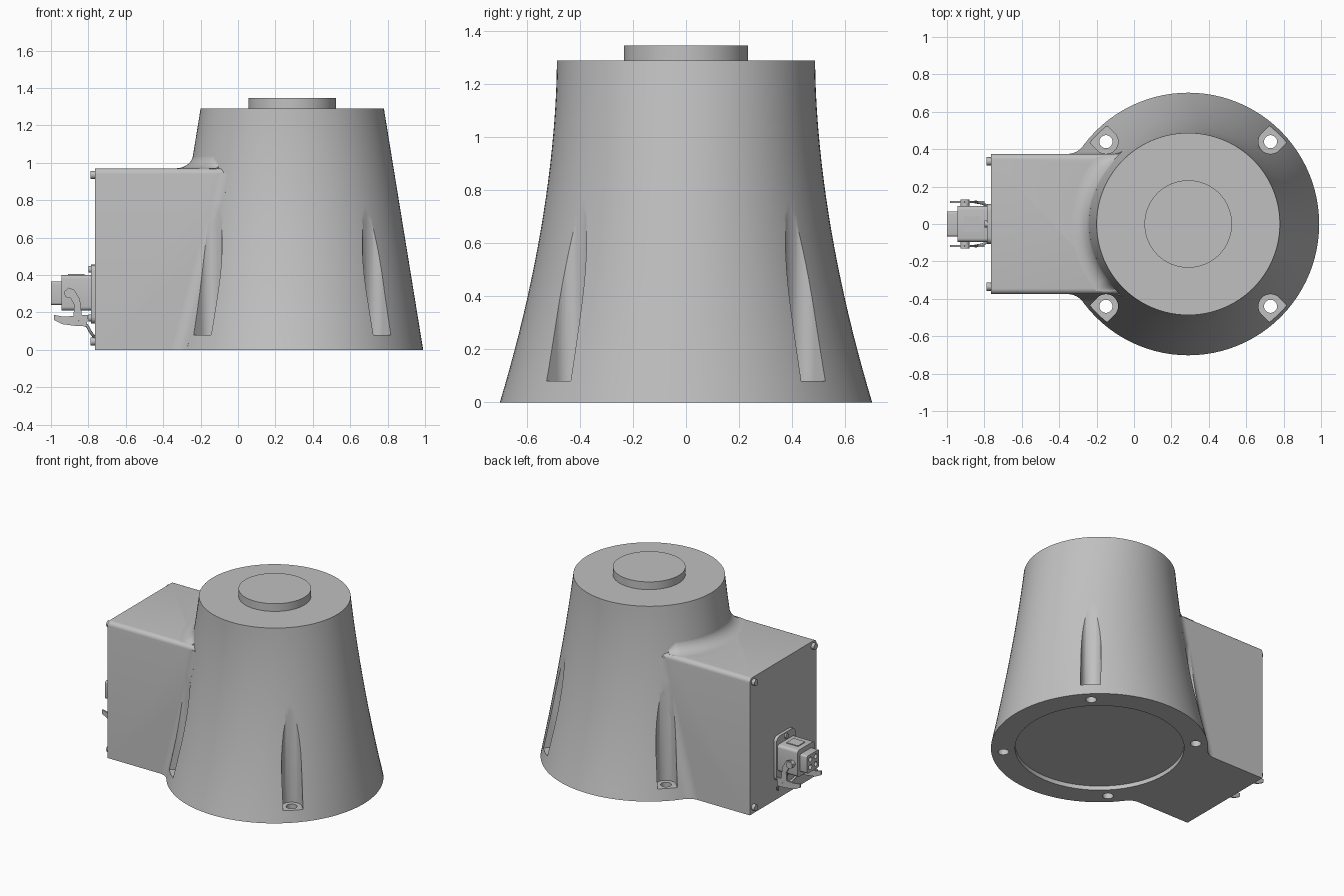
import bpy, bmesh, math
from math import sin, cos, pi, sqrt, atan2
from mathutils import Vector, Matrix

cube = bpy.data.objects.get("Cube")
if cube:
    bpy.data.objects.remove(cube, do_unlink=True)

CX, TOP, BOX_H, HALF, BACK = 0.29, 1.29, 0.97, 0.375, -0.765

grey = bpy.data.materials.new("Light grey")
grey.use_nodes = True
colour = (0.53, 0.53, 0.53, 1)
grey.diffuse_color = colour
grey.node_tree.nodes["Principled BSDF"].inputs["Base Color"].default_value = colour


def make(name, bm):
    bmesh.ops.recalc_face_normals(bm, faces=bm.faces)
    mesh = bpy.data.meshes.new(name)
    bm.to_mesh(mesh)
    bm.free()
    mesh.materials.append(grey)
    ob = bpy.data.objects.new(name, mesh)
    bpy.context.collection.objects.link(ob)
    return ob


def loft(name, rings):
    bm = bmesh.new()
    rows = [[bm.verts.new(p) for p in ring] for ring in rings]
    n = len(rows[0])
    for a, b in zip(rows, rows[1:]):
        for i in range(n):
            j = (i + 1) % n
            bm.faces.new((a[i], a[j], b[j], b[i]))
    bm.faces.new(rows[0])
    bm.faces.new(rows[-1])
    return make(name, bm)


def cylinder(name, centre, radius, depth, axis="Z", sides=32):
    bm = bmesh.new()
    turn = {"Z": Matrix(), "X": Matrix.Rotation(pi / 2, 4, "Y"), "Y": Matrix.Rotation(pi / 2, 4, "X")}[axis]
    bmesh.ops.create_cone(bm, cap_ends=True, segments=sides, radius1=radius, radius2=radius,
                          depth=depth, matrix=Matrix.Translation(centre) @ turn)
    return make(name, bm)


def block(name, low, high, bevel=0.0, pick=lambda e: True, segments=4):
    low, high = Vector(low), Vector(high)
    bm = bmesh.new()
    bmesh.ops.create_cube(bm, size=1, matrix=Matrix.Translation((low + high) / 2)
                          @ Matrix.Diagonal((*(high - low), 1)))
    if bevel:
        edges = [e for e in bm.edges if pick(e)]
        bmesh.ops.bevel(bm, geom=edges, offset=bevel, segments=segments, profile=0.5, affect="EDGES")
    return make(name, bm)


def along(axis):
    return lambda e: abs((e.verts[0].co - e.verts[1].co).normalized()[axis]) > 0.9


def combine(ob, other, operation):
    mod = ob.modifiers.new("cut", "BOOLEAN")
    mod.operation, mod.solver, mod.object = operation, "EXACT", other
    bpy.context.view_layer.objects.active = ob
    bpy.ops.object.modifier_apply(modifier=mod.name)


def radius(angle, z):
    # Straight taper along x, flared taper along y
    t = z / TOP
    rx = 0.70 - 0.21 * t
    ry = 0.487 + 0.215 * max(0, 1 - t) ** 1.8
    return 1 / sqrt((cos(angle) / rx) ** 2 + (sin(angle) / ry) ** 2)


def polar(angle, r, z):
    return (CX + r * cos(angle), r * sin(angle), z)


# Flared tower with terminal box
SEG, ROWS = 96, 20
housing = loft("flared_housing", [[polar(2 * pi * i / SEG, radius(2 * pi * i / SEG, TOP * k / ROWS), TOP * k / ROWS)
                                   for i in range(SEG)] for k in range(ROWS + 1)])
terminal = block("terminal_box", (BACK, -HALF, 0), (0.2, HALF, BOX_H), 0.03,
                 lambda e: along(0)(e) and e.verts[0].co.z > 0.5, 6)
combine(housing, terminal, "UNION")
bpy.data.objects.remove(terminal, do_unlink=True)


# Upright fillets between box and tower
def side_ring(side, z, rf=0.1, steps=8):
    angle = 2.5
    for _ in range(8):
        r = radius(angle, z)
        x = -sqrt((r + rf) ** 2 - (HALF + rf) ** 2)
        angle = atan2(HALF + rf, x)
    start, end = -pi / 2, angle - pi
    pts = [(x + rf * cos(a), HALF + rf + rf * sin(a))
           for a in (start + (end - start) * i / steps for i in range(steps + 1))]
    pts.append((-sqrt(r * r - HALF ** 2) + 0.03, HALF - 0.025))
    return [(CX + px, side * py, z) for px, py in pts]


fillets = [loft(name, [side_ring(side, (BOX_H - 0.025) * k / 12) for k in range(13)])
           for name, side in (("left_fillet", 1), ("right_fillet", -1))]


# Curved fillet where the box top meets the tower
def top_ring(offset, size=0.08, steps=8):
    angle = pi + offset
    low, high = radius(angle, BOX_H), 0
    rf = max(0.004, min(size, 0.36 / max(0.01, abs(sin(offset))) - low))
    high = radius(angle, BOX_H + rf)
    pts = [polar(angle, high + (low + rf - high) * (1 - sin(a)), BOX_H + rf * (1 - cos(a)))
           for a in (pi / 2 * i / steps for i in range(steps + 1))]
    return pts + [polar(angle, high - 0.03, BOX_H - 0.03)]


loft("top_fillet", [top_ring(0.72 * k / 16) for k in range(-16, 17)])

# Mounting slots, bolt holes and shallow base recess
cutters = []
for sx in (-1, 1):
    for sy in (-1, 1):
        centre = Vector((CX + 0.44 * sx, 0.44 * sy, 0))
        out = Vector((sx, sy, 0)).normalized()
        across = Vector((-out.y, out.x, 0))
        w = 0.065
        plan = [centre - out * (w * cos(a)) + across * (w * sin(a))
                for a in (-pi / 2 + pi * i / 16 for i in range(17))]
        plan += [centre + out * 0.3 + across * w, centre + out * 0.3 - across * w]
        cutters.append(loft("slot_cutter", [[(p.x, p.y, z) for p in plan] for z in (0.08, 1.1)]))
        cutters.append(cylinder("bolt_hole_cutter", centre, 0.035, 0.3))
cutters.append(cylinder("recess_cutter", (CX, 0, 0), 0.545, 0.06, sides=64))
for cutter in cutters:
    cutter.hide_render = True
    combine(housing, cutter, "DIFFERENCE")
    if cutter.name.startswith("slot"):
        for f in fillets:
            combine(f, cutter, "DIFFERENCE")
for cutter in cutters:
    bpy.data.objects.remove(cutter, do_unlink=True)

# Output boss
cylinder("top_boss", (CX, 0, TOP + 0.0225), 0.234, 0.065, sides=64)

# Box cover screws
for y in (-0.335, 0.335):
    for z in (0.045, 0.935):
        cylinder("cover_screw", (BACK - 0.008, y, z), 0.022, 0.03, "X", 20)

# Connector flange, shell and plug
block("connector_flange", (-0.787, -0.106, 0.14), (BACK + 0.005, 0.106, 0.455), 0.035, along(0))
block("connector_shell", (-0.945, -0.096, 0.21), (-0.78, 0.096, 0.40), 0.02, along(0))
plug = block("connector_plug", (-1.0, -0.067, 0.24), (-0.94, 0.067, 0.365), 0.012, along(0))
for y in (-0.03, 0.03):
    for z in (0.275, 0.33):
        socket = cylinder("socket_cutter", (-1.0, y, z), 0.017, 0.07, "X", 16)
        combine(plug, socket, "DIFFERENCE")
        bpy.data.objects.remove(socket, do_unlink=True)
for z in (0.17, 0.43):
    cylinder("flange_screw", (-0.79, 0, z), 0.018, 0.016, "X", 16)
block("shell_plate", (-0.91, -0.04, 0.395), (-0.82, 0.04, 0.406))

# Locking lever on both sides, with pivots and retaining wire
lever = [(-0.93, 0.31), (-0.905, 0.332), (-0.875, 0.32), (-0.845, 0.27), (-0.835, 0.185), (-0.80, 0.185),
         (-0.81, 0.125), (-0.87, 0.128), (-0.94, 0.137), (-0.985, 0.16), (-0.985, 0.187), (-0.94, 0.178),
         (-0.88, 0.18), (-0.875, 0.24), (-0.895, 0.275), (-0.92, 0.285)]
for side, name in ((1, "left"), (-1, "right")):
    loft(name + "_lever", [[(x, side * y, z) for x, z in lever] for y in (0.112, 0.124)])
    cylinder(name + "_pivot", (-0.904, side * 0.11, 0.30), 0.024, 0.044, "Y", 24)
    path = [(-0.85, 0.118, 0.16), (-0.81, 0.11, 0.13), (-0.785, 0.09, 0.09), (-0.765, 0.06, 0.065)]
    curve = bpy.data.curves.new(name + "_wire", "CURVE")
    curve.dimensions, curve.bevel_depth, curve.bevel_resolution = "3D", 0.008, 2
    curve.use_fill_caps = True
    spline = curve.splines.new("BEZIER")
    spline.bezier_points.add(len(path) - 1)
    for point, (x, y, z) in zip(spline.bezier_points, path):
        point.co = (x, side * y, z)
        point.handle_left_type = point.handle_right_type = "AUTO"
    curve.materials.append(grey)
    bpy.context.collection.objects.link(bpy.data.objects.new(name + "_wire", curve))

# Smooth shading with crisp edges
bpy.ops.object.select_all(action="DESELECT")
for ob in bpy.context.scene.objects:
    if ob.type == "MESH":
        ob.select_set(True)
        bpy.context.view_layer.objects.active = ob
bpy.ops.object.shade_smooth_by_angle(angle=math.radians(30))
